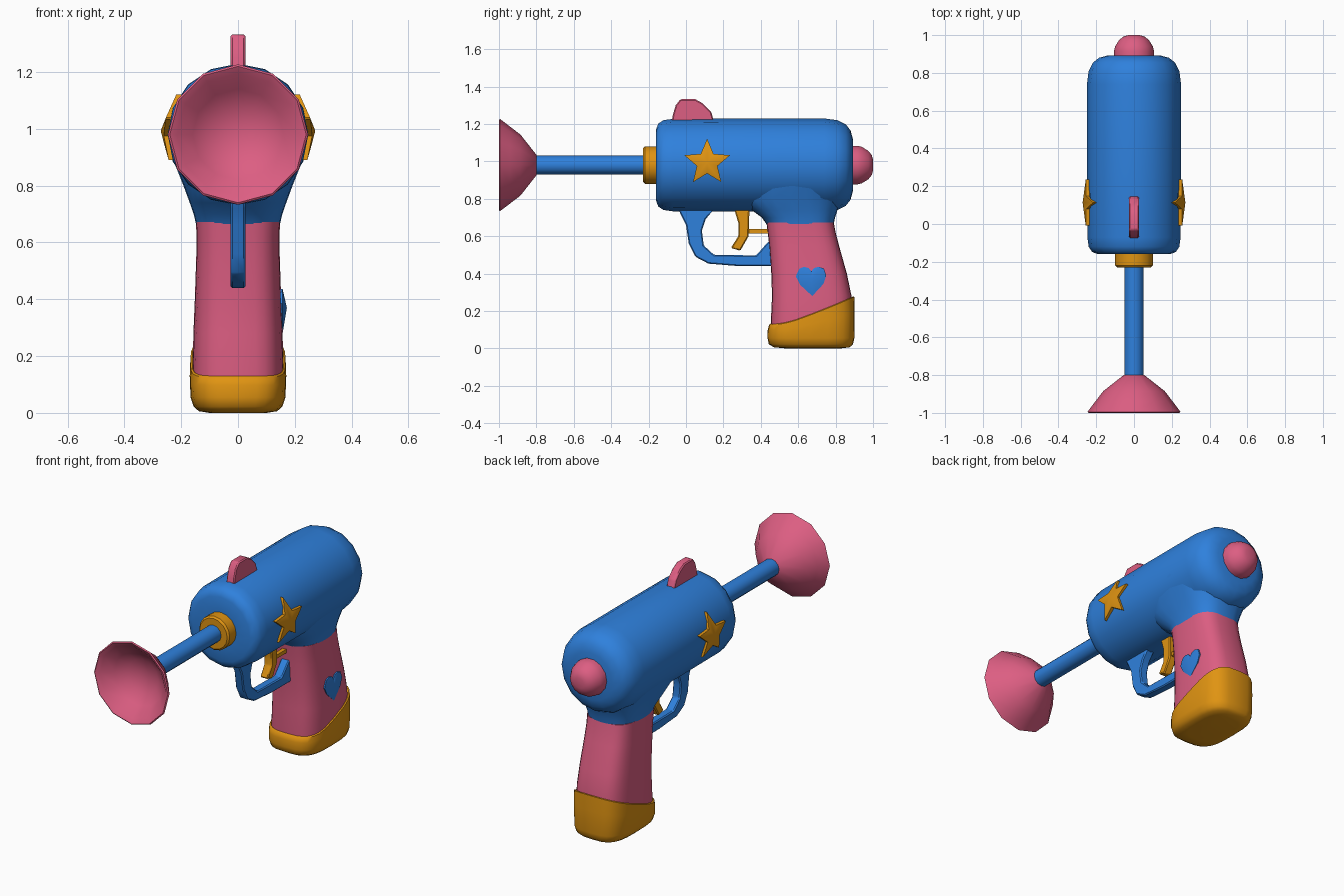
import bpy, bmesh, math

if "Cube" in bpy.data.objects:
    bpy.data.objects.remove(bpy.data.objects["Cube"])

def material(name, rgb):
    m = bpy.data.materials.new(name)
    m.diffuse_color = (*rgb, 1)
    m.use_nodes = True
    m.node_tree.nodes["Principled BSDF"].inputs["Base Color"].default_value = m.diffuse_color
    return m

BLUE = material("blue", (0.028, 0.218, 0.72))
PINK = material("pink", (0.72, 0.112, 0.225))
ORANGE = material("orange", (0.745, 0.295, 0.006))
AXIS_Z = 0.98

def finish(name, bm, mat, angle=40, bevel=0):
    bmesh.ops.recalc_face_normals(bm, faces=bm.faces)
    me = bpy.data.meshes.new(name)
    bm.to_mesh(me)
    bm.free()
    me.materials.append(mat)
    me.shade_smooth()
    me.set_sharp_from_angle(angle=math.radians(angle))
    ob = bpy.data.objects.new(name, me)
    bpy.context.collection.objects.link(ob)
    if bevel:
        b = ob.modifiers.new("bevel", 'BEVEL')
        b.width, b.segments, b.limit_method = bevel, 1, 'ANGLE'
    return ob

def skin(bm, rings):
    """Join rings of points with quads and close both ends."""
    rows = [[bm.verts.new(p) for p in r] for r in rings]
    n = len(rows[0])
    for a, b in zip(rows, rows[1:]):
        for i in range(n):
            j = (i + 1) % n
            bm.faces.new((a[i], a[j], b[j], b[i]))
    bm.faces.new(rows[0])
    bm.faces.new(rows[-1])

def lathe(name, profile, mat, sides=16, angle=40):
    """Turn (y, radius) pairs around the barrel axis."""
    bm = bmesh.new()
    turn = [2 * math.pi * i / sides for i in range(sides)]
    skin(bm, [[(r * math.cos(t), y, AXIS_Z + r * math.sin(t)) for t in turn]
              for y, r in profile])
    return finish(name, bm, mat, angle)

def loft(name, sections, mat, power=3.0, sides=28, angle=50):
    """Stack rounded rectangles: (z or z(y), front y, back y, half width)."""
    bm = bmesh.new()
    rings = []
    for z, y0, y1, w in sections:
        ring = []
        for i in range(sides):
            t = 2 * math.pi * i / sides
            c, s = math.cos(t), math.sin(t)
            x = w * math.copysign(abs(c) ** (2 / power), c)
            y = (y0 + y1) / 2 + (y1 - y0) / 2 * math.copysign(abs(s) ** (2 / power), s)
            ring.append((x, y, z(y) if callable(z) else z))
        rings.append(ring)
    skin(bm, rings)
    return finish(name, bm, mat, angle)

def plate(name, outline, half, mat, bevel=0.006):
    """Extrude a side-view (y, z) outline across x."""
    bm = bmesh.new()
    skin(bm, [[(x, y, z) for y, z in outline] for x in (-half, half)])
    return finish(name, bm, mat, 40, bevel)

def emblem(name, outline, centre, peak, surface, mat, side=1):
    """Puffy badge: raised centre, rim following the surface x(z)."""
    bm = bmesh.new()
    top = bm.verts.new((side * peak, *centre))
    rim = [bm.verts.new((side * surface(z), y, z)) for y, z in outline]
    back = [bm.verts.new((side * (surface(z) - 0.04), y, z)) for y, z in outline]
    for i in range(len(rim)):
        j = (i + 1) % len(rim)
        bm.faces.new((top, rim[i], rim[j]))
        bm.faces.new((rim[i], back[i], back[j], rim[j]))
    bm.faces.new(back)
    return finish(name, bm, mat, 30)

# Barrel body and the parts on its axis
lathe("body", [(-0.16, 0.10), (-0.16, 0.19), (-0.148, 0.222), (-0.12, 0.24),
               (-0.07, 0.247), (0.3, 0.249), (0.74, 0.249), (0.81, 0.24),
               (0.855, 0.217), (0.88, 0.185), (0.892, 0.14), (0.895, 0.05)], BLUE, 16, 60)
lathe("muzzle_ring", [(-0.14, 0.1), (-0.22, 0.1), (-0.23, 0.09), (-0.23, 0.03)], ORANGE)
lathe("dart_rod", [(-0.16, 0.051), (-0.82, 0.051)], BLUE, 12)
lathe("suction_cup", [(-0.795, 0.03), (-0.8, 0.055), (-0.885, 0.163), (-0.94, 0.205),
                      (-0.995, 0.247), (-1.0, 0.24), (-0.985, 0.215), (-0.93, 0.16),
                      (-0.89, 0.10), (-0.875, 0.03)], PINK, 12)
lathe("rear_knob", [(0.87, 0.106), (0.915, 0.106), (0.94, 0.1), (0.975, 0.078),
                    (0.993, 0.055), (1.0, 0.03)], PINK, 14, 60)

# Neck blending the body into the grip
loft("neck", [(0.665, 0.43, 0.79, 0.148), (0.70, 0.405, 0.797, 0.156),
              (0.74, 0.35, 0.81, 0.17), (0.80, 0.28, 0.835, 0.192),
              (0.87, 0.27, 0.868, 0.22), (0.93, 0.29, 0.886, 0.24),
              (0.98, 0.32, 0.888, 0.247), (1.03, 0.36, 0.87, 0.236)], BLUE, 2.8)

# Grip and its slanted end cap
loft("grip", [(0.05, 0.46, 0.885, 0.155), (0.13, 0.453, 0.888, 0.16),
              (0.28, 0.46, 0.885, 0.157), (0.4, 0.456, 0.86, 0.152),
              (0.55, 0.445, 0.818, 0.147), (0.62, 0.437, 0.8, 0.146),
              (0.672, 0.43, 0.79, 0.148)], PINK, 3.2)

def slant(y):
    t = min(max((y - 0.45) / 0.45, 0), 1)
    return 0.13 + 0.15 * t * t * (2 - t) if t < 0.5 else 0.13 + 0.15 * (t * 1.12 - 0.12 - 0.25 * (1 - t) * t)

loft("grip_cap", [(0.0, 0.53, 0.83, 0.10), (0.006, 0.47, 0.875, 0.138),
                  (0.022, 0.443, 0.893, 0.156), (0.055, 0.436, 0.9, 0.167),
                  (lambda y: slant(y) * 0.6 + 0.02, 0.437, 0.902, 0.17),
                  (lambda y: slant(y) - 0.004, 0.444, 0.9, 0.168),
                  (slant, 0.452, 0.892, 0.162),
                  (lambda y: slant(y) - 0.02, 0.47, 0.87, 0.14)], ORANGE, 3.2)

# Sight, trigger guard and trigger
plate("sight", [(-0.08, 1.19), (-0.07, 1.25), (-0.055, 1.3), (-0.03, 1.332), (0.05, 1.332),
                (0.09, 1.31), (0.135, 1.265), (0.155, 1.19)], 0.026, PINK)
plate("trigger_guard", [(-0.05, 0.77), (-0.03, 0.72), (0.0, 0.66), (0.015, 0.56), (0.05, 0.49),
                        (0.12, 0.453), (0.28, 0.44), (0.49, 0.44), (0.49, 0.6), (0.435, 0.565),
                        (0.375, 0.497), (0.15, 0.5), (0.095, 0.55), (0.085, 0.63),
                        (0.105, 0.69), (0.17, 0.77)], 0.026, BLUE)
plate("trigger", [(0.25, 0.77), (0.28, 0.67), (0.28, 0.6), (0.24, 0.537), (0.29, 0.522),
                  (0.335, 0.6), (0.34, 0.77)], 0.025, ORANGE)
plate("trigger_bar", [(0.32, 0.615), (0.47, 0.615), (0.47, 0.637), (0.32, 0.637)],
      0.012, ORANGE, 0)

# Star badge on each side of the body
star = []
for i in range(10):
    r, a = (0.058 if i % 2 else 0.128), math.pi / 2 + i * math.pi / 5
    star.append((0.113 + r * math.cos(a), 0.993 + r * math.sin(a)))
def body_surface(z):
    return math.sqrt(0.249 ** 2 - (z - AXIS_Z) ** 2) + 0.012
for label, side in (("right", 1), ("left", -1)):
    emblem("star_" + label, star, (0.113, 0.993), 0.272, body_surface, ORANGE, side)

# Heart badge on the right of the grip
heart = [(0.67, 0.412), (0.655, 0.43), (0.63, 0.436), (0.605, 0.425), (0.587, 0.385), (0.61, 0.34),
         (0.675, 0.28), (0.735, 0.345), (0.75, 0.39), (0.737, 0.427), (0.71, 0.436), (0.685, 0.43)]
emblem("heart", heart, (0.67, 0.37), 0.172, lambda z: 0.157, BLUE)
